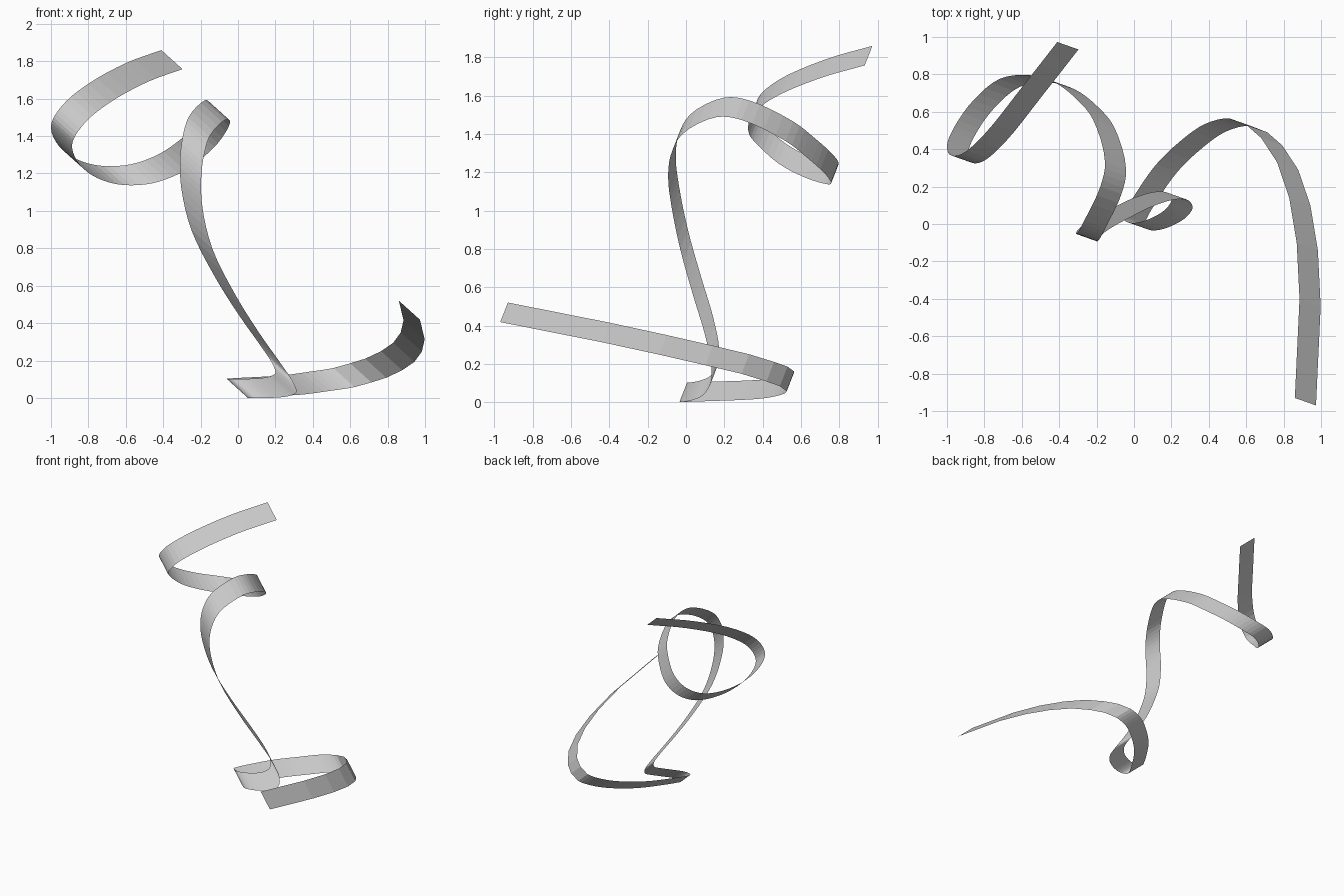
import bpy, bmesh
from mathutils import Vector

if "Cube" in bpy.data.objects:
    bpy.data.objects.remove(bpy.data.objects["Cube"])

# Coarse faceted sweep at the low end of the ribbon
tail = [(.86, -.93, .52), (.885, -.4, .415), (.87, -.1, .35), (.83, .14, .295),
        (.765, .33, .25), (.68, .46, .21), (.60, .53, .185), (.51, .565, .16)]

# Finer part: base loop, rising stem, top loop
body = [(.38, .535, .14), (.25, .445, .122), (.12, .32, .113), (.02, .18, .108),
        (-.045, .07, .104), (-.06, .03, .102), (-.03, .008, .102), (.03, .01, .102),
        (.11, .04, .105), (.17, .08, .115), (.2, .125, .135), (.18, .165, .19),
        (.12, .173, .28), (0, .14, .45), (-.125, .08, .65), (-.25, .01, .9),
        (-.303, -.035, 1.12), (-.31, -.053, 1.27), (-.297, -.04, 1.39),
        (-.265, .02, 1.5), (-.18, .2, 1.59), (-.155, .33, 1.575),
        (-.22, .56, 1.465), (-.31, .67, 1.38), (-.43, .76, 1.30),
        (-.57, .797, 1.25), (-.72, .775, 1.24), (-.86, .66, 1.275),
        (-.96, .52, 1.35), (-1, .42, 1.44), (-.985, .37, 1.5),
        (-.92, .375, 1.585), (-.8, .48, 1.68), (-.6, .73, 1.79), (-.41, .973, 1.86)]


def refine(points, first, steps):
    """Centripetal-style smoothing through the points from index first onward."""
    p = [Vector(v) for v in points]
    p.append(p[-1] * 2 - p[-2])
    t = [0.0]
    for a, b in zip(p, p[1:]):
        t.append(t[-1] + (b - a).length ** .5)

    def tangent(i):
        d0, d1 = t[i] - t[i - 1], t[i + 1] - t[i]
        return ((p[i] - p[i - 1]) / d0 * d1 + (p[i + 1] - p[i]) / d1 * d0) / (d0 + d1)

    out = p[:first]
    for i in range(first, len(points) - 1):
        h = t[i + 1] - t[i]
        m0, m1 = tangent(i) * h, tangent(i + 1) * h
        for k in range(steps):
            s = k / steps
            out.append(p[i] * (2*s**3 - 3*s*s + 1) + m0 * (s**3 - 2*s*s + s)
                       + p[i + 1] * (3*s*s - 2*s**3) + m1 * (s**3 - s*s))
    return out + [p[-2]]


# Ribbon: one edge path extruded along a constant slanted direction
path = refine(tail + body, len(tail) - 1, 4)
width = Vector((.113, -.04, -.102))
bm = bmesh.new()
rows = [(bm.verts.new(v), bm.verts.new(v + width)) for v in path]
for (a, b), (c, d) in zip(rows, rows[1:]):
    bm.faces.new((a, b, d, c))
mesh = bpy.data.meshes.new("ribbon")
bm.to_mesh(mesh)
bm.free()
ribbon = bpy.data.objects.new("ribbon", mesh)
bpy.context.collection.objects.link(ribbon)
